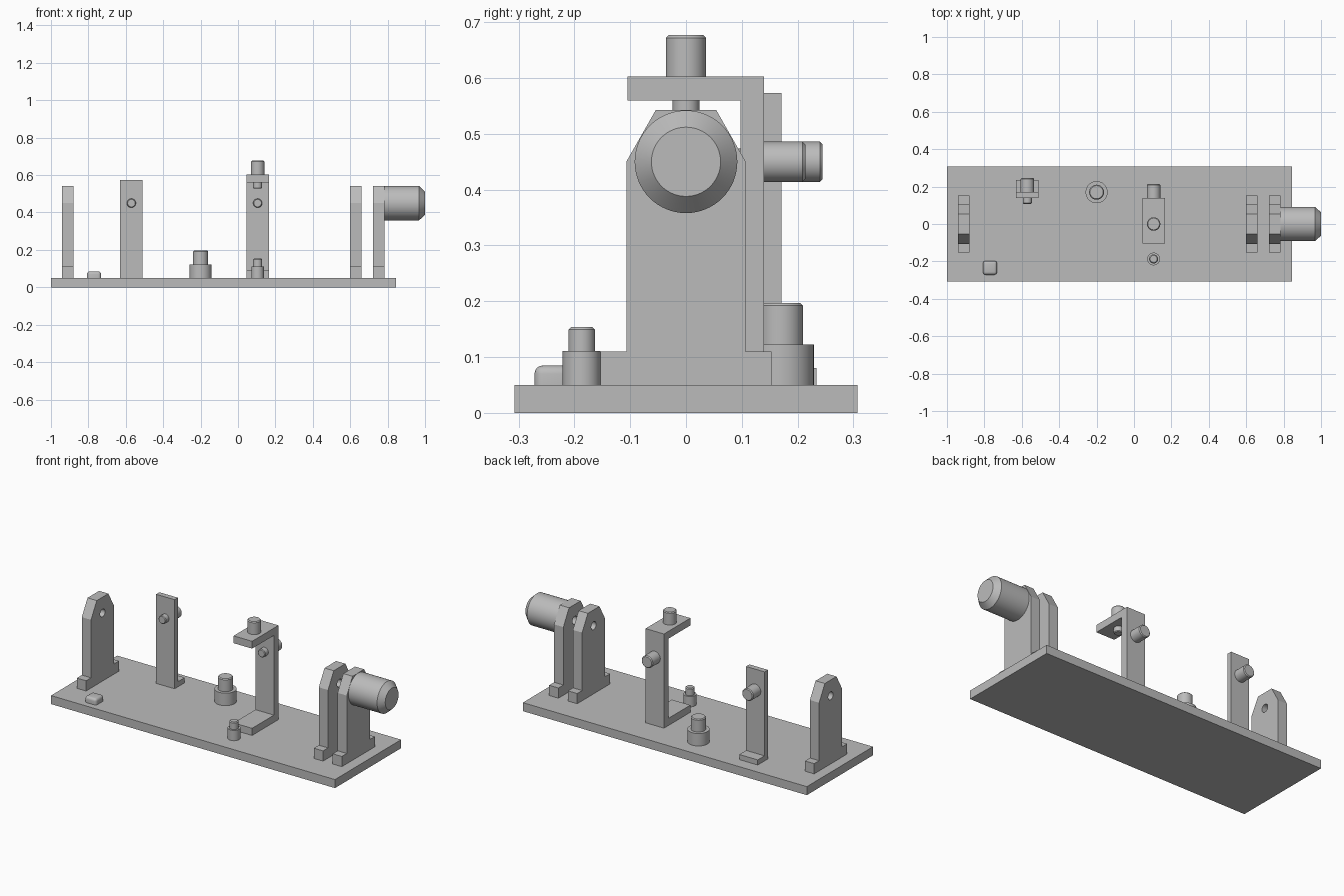
import bpy, bmesh, math
from mathutils import Matrix, Vector

if "Cube" in bpy.data.objects:
    bpy.data.objects.remove(bpy.data.objects["Cube"], do_unlink=True)

GREY = (0.5, 0.5, 0.5, 1)
steel = bpy.data.materials.new("plain_grey")
steel.use_nodes = True
steel.diffuse_color = GREY
steel.node_tree.nodes["Principled BSDF"].inputs["Base Color"].default_value = GREY

DECK = 0.05      # top of the base plate
AXIS_Z = 0.45    # height of the shaft line
ALONG = {
    "X": Matrix.Rotation(math.pi / 2, 4, "Y"),
    "Y": Matrix.Rotation(-math.pi / 2, 4, "X"),
    "Z": Matrix.Identity(4),
}


def finish(name, bm, smooth=False):
    bmesh.ops.recalc_face_normals(bm, faces=bm.faces)
    mesh = bpy.data.meshes.new(name)
    bm.to_mesh(mesh)
    bm.free()
    mesh.materials.append(steel)
    obj = bpy.data.objects.new(name, mesh)
    bpy.context.collection.objects.link(obj)
    if smooth:
        bpy.ops.object.select_all(action="DESELECT")
        obj.select_set(True)
        bpy.context.view_layer.objects.active = obj
        bpy.ops.object.shade_smooth_by_angle(angle=math.radians(30))
    return obj


def extrude_x(name, outline, x, width):
    """Prism from a (y, z) outline, centred on x."""
    bm = bmesh.new()
    face = bm.faces.new([bm.verts.new((x - width / 2, y, z)) for y, z in outline])
    side = bmesh.ops.extrude_face_region(bm, geom=[face])["geom"]
    moved = [v for v in side if isinstance(v, bmesh.types.BMVert)]
    bmesh.ops.translate(bm, verts=moved, vec=(width, 0, 0))
    return finish(name, bm)


def lathe(name, profile, axis, origin, sides=48):
    """Closed turned part from (radius, distance) steps along an axis."""
    bm = bmesh.new()
    rings = []
    for r, h in profile:
        angles = [2 * math.pi * i / sides for i in range(sides)]
        rings.append([bm.verts.new((r * math.cos(a), r * math.sin(a), h)) for a in angles])
    for low, high in zip(rings, rings[1:]):
        for i in range(sides):
            j = (i + 1) % sides
            bm.faces.new((low[i], low[j], high[j], high[i]))
    bm.faces.new(rings[0])
    bm.faces.new(rings[-1])
    bm.transform(Matrix.Translation(Vector(origin)) @ ALONG[axis])
    return finish(name, bm, smooth=True)


def sensor(name, axis, origin, gap):
    """Probe whose body starts at origin, with a thin tip behind it through a plate."""
    tip, body, end = 0.024, 0.036, 0.074
    lathe(name, [(tip - 0.004, -gap - 0.032), (tip, -gap - 0.028), (tip, 0),
                 (body, 0), (body, end - 0.005), (body - 0.005, end)], axis, origin)


def stepped_post(name, x, y, lower, upper):
    """Two-step upright peg; lower and upper are (radius, top height)."""
    (r1, z1), (r2, z2) = lower, upper
    lathe(name, [(r1, DECK), (r1, z1), (r2, z1), (r2, z2 - 0.005), (r2 - 0.005, z2)],
          "Z", (x, y, 0))


# Base plate
extrude_x("base_plate", [(-0.307, 0), (0.307, 0), (0.307, DECK), (-0.307, DECK)], -0.0775, 1.845)

# Three bearing plates with feet, clipped shoulders and a shaft hole
half = [(0.153, DECK), (0.153, 0.11), (0.107, 0.11), (0.107, AXIS_Z), (0.054, 0.543)]
outline = half + [(-y, z) for y, z in reversed(half)]
cutter = lathe("hole_cutter", [(0.023, -1.1), (0.023, 0.9)], "X", (0, 0, AXIS_Z), 32)
for name, x in (("outer_bearing_plate", -0.91), ("inner_bearing_plate", 0.63), ("motor_plate", 0.752)):
    plate = extrude_x(name, outline, x, 0.06)
    hole = plate.modifiers.new("shaft_hole", "BOOLEAN")
    hole.operation, hole.object, hole.solver = "DIFFERENCE", cutter, "EXACT"
    bpy.context.view_layer.objects.active = plate
    bpy.ops.object.modifier_apply(modifier=hole.name)
bpy.data.objects.remove(cutter, do_unlink=True)

# Motor with chamfered end
lathe("motor", [(0.092, 0.782), (0.092, 0.968), (0.062, 1.0)], "X", (0, 0, AXIS_Z), 64)

# L-shaped sensor bracket
extrude_x("small_bracket", [(0.14, DECK), (0.234, DECK), (0.234, 0.08), (0.171, 0.08),
                            (0.171, 0.573), (0.14, 0.573)], -0.57, 0.12)
sensor("small_bracket_sensor", "Y", (-0.57, 0.171, AXIS_Z), 0.031)

# C-shaped sensor bracket
extrude_x("tall_bracket", [(-0.105, DECK), (0.14, DECK), (0.14, 0.603), (-0.105, 0.603),
                           (-0.105, 0.56), (0.098, 0.56), (0.098, 0.092), (-0.105, 0.092)], 0.105, 0.12)
sensor("tall_bracket_rear_sensor", "Y", (0.105, 0.14, AXIS_Z), 0.042)
sensor("tall_bracket_top_sensor", "Z", (0.105, 0, 0.603), 0.043)

# Stepped pegs on the deck
stepped_post("large_peg", -0.2, 0.17, (0.059, 0.123), (0.04, 0.197))
stepped_post("small_peg", 0.105, -0.187, (0.034, 0.111), (0.024, 0.154))

# Rounded button
bm = bmesh.new()
bmesh.ops.create_cube(bm, size=1, matrix=Matrix.Translation((-0.77, -0.234, 0.0675))
                      @ Matrix.Diagonal((0.075, 0.075, 0.035, 1)))
edges = [e for e in bm.edges if max(v.co.z for v in e.verts) > 0.06]
bmesh.ops.bevel(bm, geom=edges, offset=0.015, segments=4, profile=0.5, affect="EDGES")
finish("button", bm, smooth=True)
